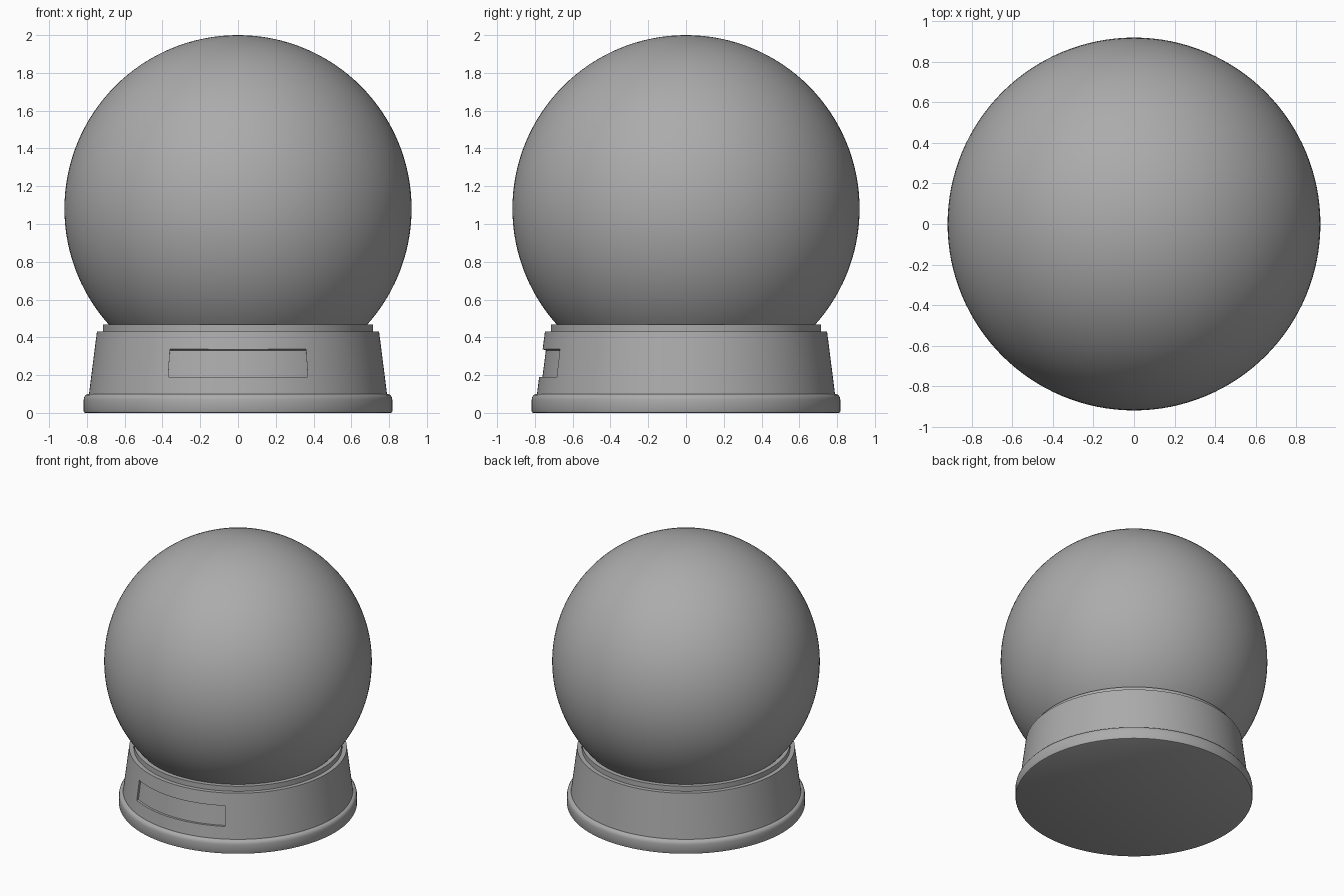
import bpy, bmesh
from math import pi, radians
from mathutils import Matrix

if "Cube" in bpy.data.objects:
    bpy.data.objects.remove(bpy.data.objects["Cube"])

# Dark grey used on the whole model
grey = bpy.data.materials.new("dark_grey")
grey.diffuse_color = (0.41, 0.41, 0.41, 1)
grey.use_nodes = True
grey.node_tree.nodes["Principled BSDF"].inputs["Base Color"].default_value = grey.diffuse_color


def lathe(name, profile, steps, half_angle=pi):
    """Spin a (radius, z) profile about z, centred on the front (-y)."""
    bm = bmesh.new()
    verts = [bm.verts.new((r, 0, z)) for r, z in profile]
    full = half_angle == pi
    if full:
        geom = verts + [bm.edges.new(p) for p in zip(verts, verts[1:])]
    else:
        geom = verts + [bm.faces.new(verts)]
    bmesh.ops.rotate(bm, verts=verts, cent=(0, 0, 0),
                     matrix=Matrix.Rotation(-pi / 2 - half_angle, 3, 'Z'))
    if not full:
        # a copy of the profile face stays behind as the near end cap
        bmesh.ops.duplicate(bm, geom=geom)
    bmesh.ops.spin(bm, geom=geom, cent=(0, 0, 0), axis=(0, 0, 1),
                   angle=2 * half_angle, steps=steps)
    bmesh.ops.remove_doubles(bm, verts=bm.verts[:], dist=1e-5)
    bmesh.ops.recalc_face_normals(bm, faces=bm.faces[:])
    mesh = bpy.data.meshes.new(name)
    bm.to_mesh(mesh)
    bm.free()
    obj = bpy.data.objects.new(name, mesh)
    bpy.context.collection.objects.link(obj)
    return obj


def finish(obj, degrees):
    """Smooth shading with sharp edges kept, plus the grey material."""
    bpy.ops.object.select_all(action='DESELECT')
    obj.select_set(True)
    bpy.context.view_layer.objects.active = obj
    bpy.ops.object.shade_smooth_by_angle(angle=radians(degrees))
    obj.data.materials.clear()
    obj.data.materials.append(grey)


# Base: rounded foot, tapered body and stepped collar
base = lathe("base", [
    (0, 0), (0.808, 0), (0.814, 0.003), (0.817, 0.009), (0.817, 0.07),
    (0.814, 0.084), (0.806, 0.095), (0.794, 0.1), (0.789, 0.1),
    (0.747, 0.43), (0.716, 0.43), (0.716, 0.468), (0, 0.468)], 160)

# Shallow curved plaque recess on the front, its side walls running straight back
cutter = lathe("plaque_cutter", [
    (0.760, 0.19), (0.864, 0.19), (0.843, 0.365), (0.742, 0.331)], 40, 0.507)
cutter.hide_render = True
for v in cutter.data.vertices:
    if v.co.xy.length > 0.8:
        v.co.x *= 0.88

cut = base.modifiers.new("plaque_recess", 'BOOLEAN')
cut.operation = 'DIFFERENCE'
cut.solver = 'EXACT'
cut.object = cutter
bpy.context.view_layer.objects.active = base
bpy.ops.object.modifier_apply(modifier=cut.name)
bpy.data.objects.remove(cutter)
finish(base, 35)

# Globe seated in the collar
bpy.ops.mesh.primitive_uv_sphere_add(segments=128, ring_count=64, radius=0.919,
                                     location=(0, 0, 1.081))
globe = bpy.context.object
globe.name = "globe"
finish(globe, 60)
